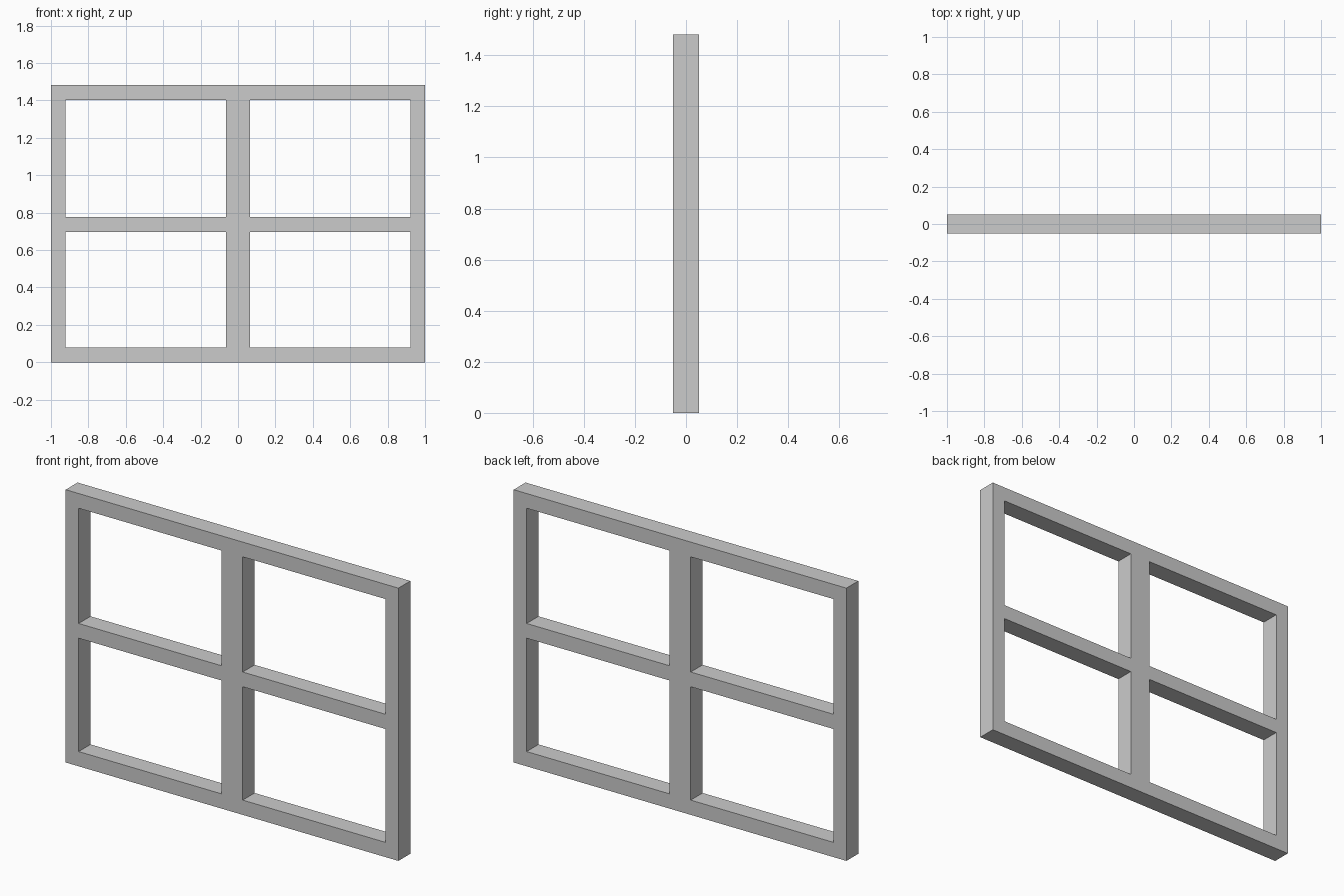
import bpy
import bmesh

if "Cube" in bpy.data.objects:
    bpy.data.objects.remove(bpy.data.objects["Cube"])

DEPTH = 0.102
XS = [-1.0, -0.922, -0.064, 0.064, 0.922, 1.0]    # stile and mullion edges
ZS = [0.0, 0.08, 0.696, 0.776, 1.402, 1.482]      # rail edges

bm = bmesh.new()

# Front lattice: every grid cell except the four panes
grid = [[bm.verts.new((x, -DEPTH / 2, z)) for z in ZS] for x in XS]
for i in range(len(XS) - 1):
    for j in range(len(ZS) - 1):
        if i % 2 and j % 2:
            continue
        bm.faces.new((grid[i][j], grid[i + 1][j], grid[i + 1][j + 1], grid[i][j + 1]))

# Give the lattice its thickness as one welded solid
result = bmesh.ops.extrude_face_region(bm, geom=bm.faces[:], use_keep_orig=True)
moved = [g for g in result["geom"] if isinstance(g, bmesh.types.BMVert)]
bmesh.ops.translate(bm, verts=moved, vec=(0, DEPTH, 0))
bmesh.ops.recalc_face_normals(bm, faces=bm.faces[:])

mesh = bpy.data.meshes.new("window_frame")
bm.to_mesh(mesh)
bm.free()
frame = bpy.data.objects.new("window_frame", mesh)
bpy.context.collection.objects.link(frame)
